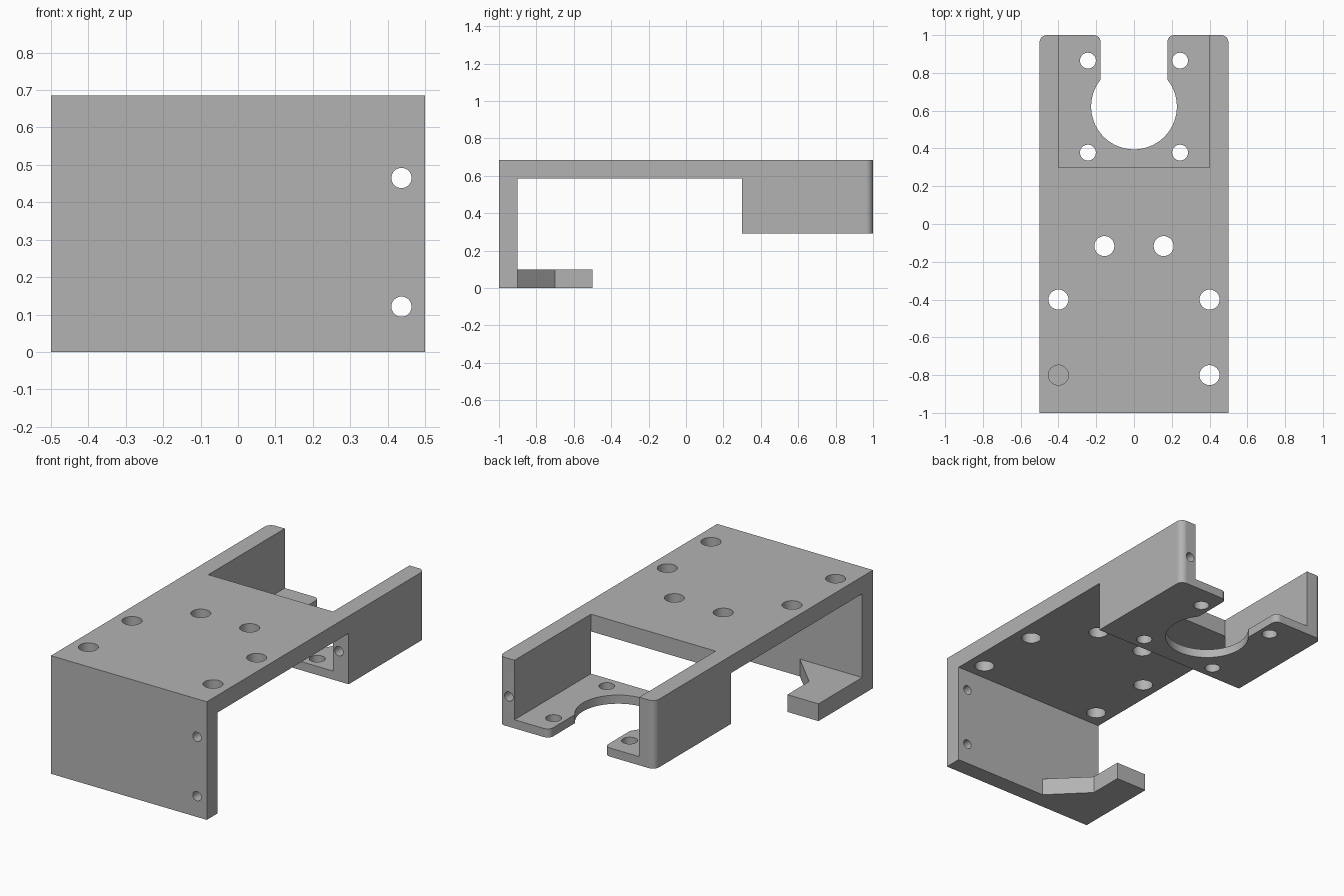
import bpy, bmesh
from math import sin, cos, pi, atan2, sqrt
from mathutils import Vector

cube = bpy.data.objects.get("Cube")
if cube:
    bpy.data.objects.remove(cube, do_unlink=True)

grey = bpy.data.materials.new("plain grey")
grey.use_nodes = True
color = (0.45, 0.45, 0.45, 1)
grey.diffuse_color = color
grey.node_tree.nodes["Principled BSDF"].inputs["Base Color"].default_value = color


def prism(name, outline, axis, lo, hi):
    """Extrude a 2D outline along x, y or z; outline holds the other two axes in order."""
    def place(p, depth):
        c = list(p)
        c.insert("xyz".index(axis), depth)
        return Vector(c)
    bm = bmesh.new()
    base = bm.faces.new([bm.verts.new(place(p, lo)) for p in outline])
    ext = bmesh.ops.extrude_face_region(bm, geom=[base])["geom"]
    move = place((0, 0), hi - lo)
    bmesh.ops.translate(bm, vec=move, verts=[g for g in ext if isinstance(g, bmesh.types.BMVert)])
    bmesh.ops.recalc_face_normals(bm, faces=bm.faces)
    mesh = bpy.data.meshes.new(name)
    bm.to_mesh(mesh)
    bm.free()
    mesh.materials.append(grey)
    ob = bpy.data.objects.new(name, mesh)
    bpy.context.collection.objects.link(ob)
    return ob


def arc(cx, cy, r, start, end, n):
    steps = [start + (end - start) * i / n for i in range(n + 1)]
    return [(cx + r * cos(a), cy + r * sin(a)) for a in steps]


def rect(x0, y0, x1, y1):
    return [(x0, y0), (x1, y0), (x1, y1), (x0, y1)]


def cut(target, outline, axis, lo, hi):
    cutter = prism("cutter", outline, axis, lo, hi)
    cutter.hide_render = True
    mod = target.modifiers.new("cut", "BOOLEAN")
    mod.operation, mod.solver, mod.object = "DIFFERENCE", "EXACT", cutter
    bpy.context.view_layer.objects.active = target
    bpy.ops.object.modifier_apply(modifier=mod.name)
    bpy.data.objects.remove(cutter, do_unlink=True)


def drill(target, u, v, r, axis, lo, hi):
    cut(target, arc(u, v, r, 0, 2 * pi, 32)[:-1], axis, lo, hi)


# Side profile: foot, front wall, top plate, rear block
TOP, UNDER, TRAY = 0.685, 0.585, 0.29
profile = [(-1, 0), (-0.5, 0), (-0.5, 0.1), (-0.9, 0.1), (-0.9, UNDER),
           (0.3, UNDER), (0.3, TRAY), (1, TRAY), (1, TOP), (-1, TOP)]
bracket = prism("mounting_bracket", profile, "x", -0.5, 0.5)

# Round the two upright rear corners
bm = bmesh.new()
bm.from_mesh(bracket.data)
corners = [e for e in bm.edges if all(v.co.y > 0.99 for v in e.verts)
           and abs(e.verts[0].co.z - e.verts[1].co.z) > 0.1]
bmesh.ops.bevel(bm, geom=corners, offset=0.038, segments=6, profile=0.5, affect="EDGES")
bm.to_mesh(bracket.data)
bm.free()

# Trim the foot to a small hook on the right side
cut(bracket, [(-0.3, -0.4), (-0.3, -0.7), (-0.1, -0.9), (0.6, -0.9), (0.6, -0.4)],
    "z", -0.1, 0.2)

# Open pocket between the rear side walls, leaving the thin tray
cut(bracket, rect(-0.4, 0.3, 0.4, 1.1), "z", 0.34, 0.8)

# Keyhole slot in the tray with rounded mouth
R, HALF, CY, F = 0.227, 0.177, 0.622, 0.035
neck = atan2(sqrt(R * R - HALF * HALF), HALF)
half = (arc(0, CY, R, -pi / 2, neck, 24)
        + arc(HALF + F, 1 - F, F, pi, pi / 2, 6) + [(HALF + F, 1.1)])
cut(bracket, half + [(-x, y) for x, y in reversed(half[1:])], "z", 0.2, 0.5)

# Screw holes in the tray and the top plate
for side in (-1, 1):
    for y in (0.378, 0.865):
        drill(bracket, side * 0.244, y, 0.042, "z", 0.2, 0.4)
    for x, y in ((0.157, -0.117), (0.4, -0.4), (0.4, -0.8)):
        drill(bracket, side * x, y, 0.053, "z", 0.5, 0.8)

# Rod holes: the upper one also runs through the left rear wall
drill(bracket, 0.437, 0.465, 0.027, "y", -1.1, 1.1)
drill(bracket, 0.437, 0.121, 0.027, "y", -1.1, -0.8)

# Smooth rounds, crisp edges
bpy.ops.object.select_all(action="DESELECT")
bracket.select_set(True)
bpy.context.view_layer.objects.active = bracket
bpy.ops.object.shade_smooth_by_angle(angle=pi / 6)
weighted = bracket.modifiers.new("flat_faces", "WEIGHTED_NORMAL")
weighted.keep_sharp = True
